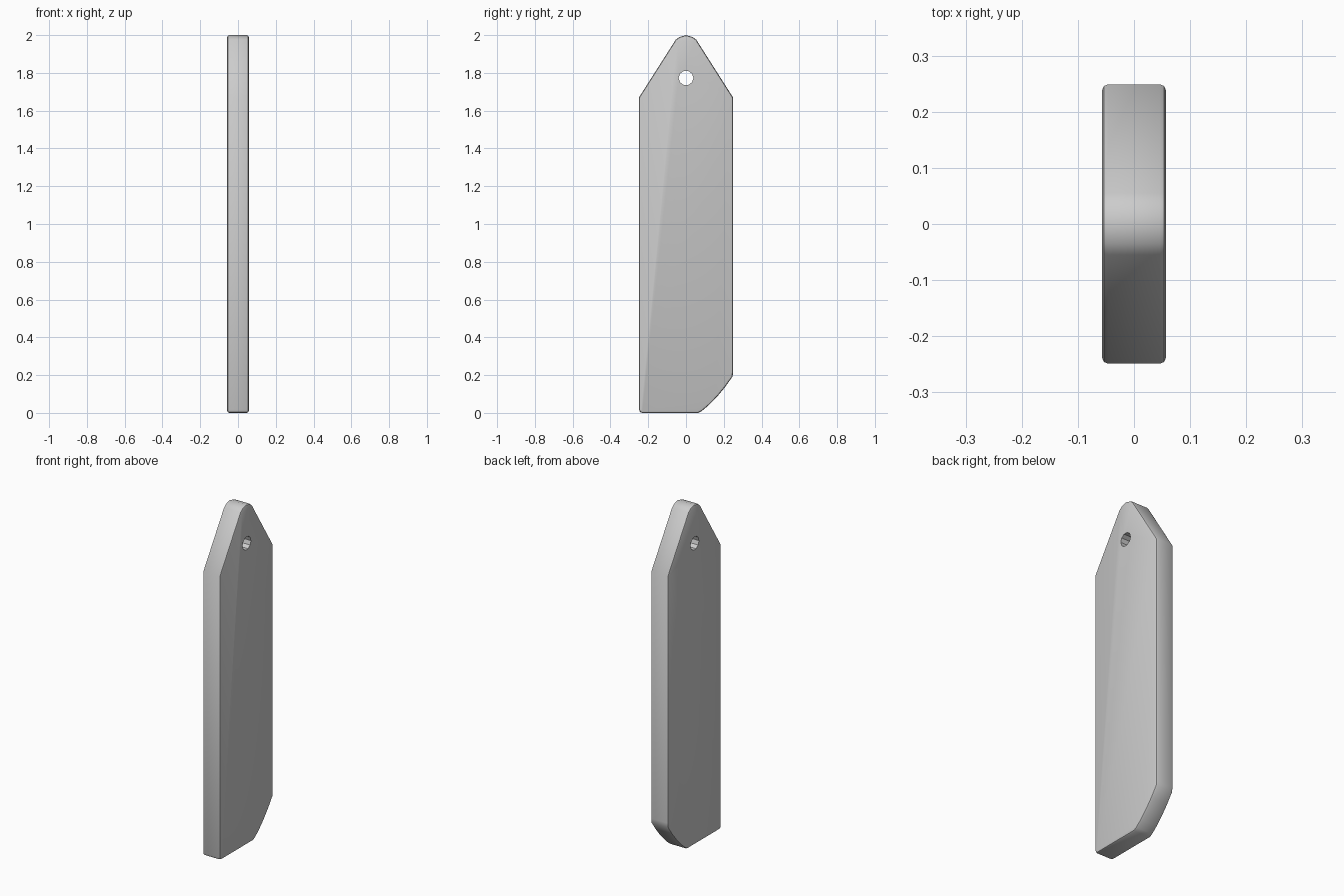
import bpy, bmesh, math
from mathutils import Matrix

if "Cube" in bpy.data.objects:
    bpy.data.objects.remove(bpy.data.objects["Cube"])

HALF = 0.057

# tag outline in the YZ plane: pointed top, one clipped lower corner
outline = [(-0.232, 0), (0.065, 0), (0.085, 0.011), (0.122, 0.042), (0.165, 0.086),
           (0.207, 0.137), (0.247, 0.193), (0.249, 0.22), (0.249, 1.67),
           (0.055, 1.975), (0.035, 1.99), (0, 2.0), (-0.035, 1.99), (-0.055, 1.975),
           (-0.249, 1.67), (-0.249, 0.018), (-0.244, 0.005)]

# flat body with softened rims
bm = bmesh.new()
face = bm.faces.new([bm.verts.new((-HALF, y, z)) for y, z in outline])
ext = bmesh.ops.extrude_face_region(bm, geom=[face])
bmesh.ops.translate(bm, vec=(2 * HALF, 0, 0),
                    verts=[g for g in ext["geom"] if isinstance(g, bmesh.types.BMVert)])
bmesh.ops.recalc_face_normals(bm, faces=bm.faces)
rim = [e for e in bm.edges if abs(e.verts[0].co.x - e.verts[1].co.x) < 1e-5]
bmesh.ops.bevel(bm, geom=rim, offset=0.011, segments=2, profile=0.5,
                affect='EDGES', clamp_overlap=True)
bmesh.ops.recalc_face_normals(bm, faces=bm.faces)
mesh = bpy.data.meshes.new("tag_body")
bm.to_mesh(mesh)
bm.free()
tag = bpy.data.objects.new("tag_body", mesh)
bpy.context.collection.objects.link(tag)

# hanging hole cutter
bm = bmesh.new()
bmesh.ops.create_cone(bm, cap_ends=True, segments=10, radius1=0.039, radius2=0.039, depth=0.4,
                      matrix=Matrix.Translation((0, 0, 1.773)) @ Matrix.Rotation(math.pi / 2, 4, 'Y'))
mesh = bpy.data.meshes.new("hole_cutter")
bm.to_mesh(mesh)
bm.free()
cutter = bpy.data.objects.new("hole_cutter", mesh)
bpy.context.collection.objects.link(cutter)
cutter.hide_render = True

# punch the hole
bpy.context.view_layer.objects.active = tag
tag.select_set(True)
mod = tag.modifiers.new("hole", 'BOOLEAN')
mod.operation = 'DIFFERENCE'
mod.solver = 'EXACT'
mod.object = cutter
bpy.ops.object.modifier_apply(modifier=mod.name)
bpy.data.objects.remove(cutter)
bpy.ops.object.shade_smooth_by_angle(angle=math.radians(30))
